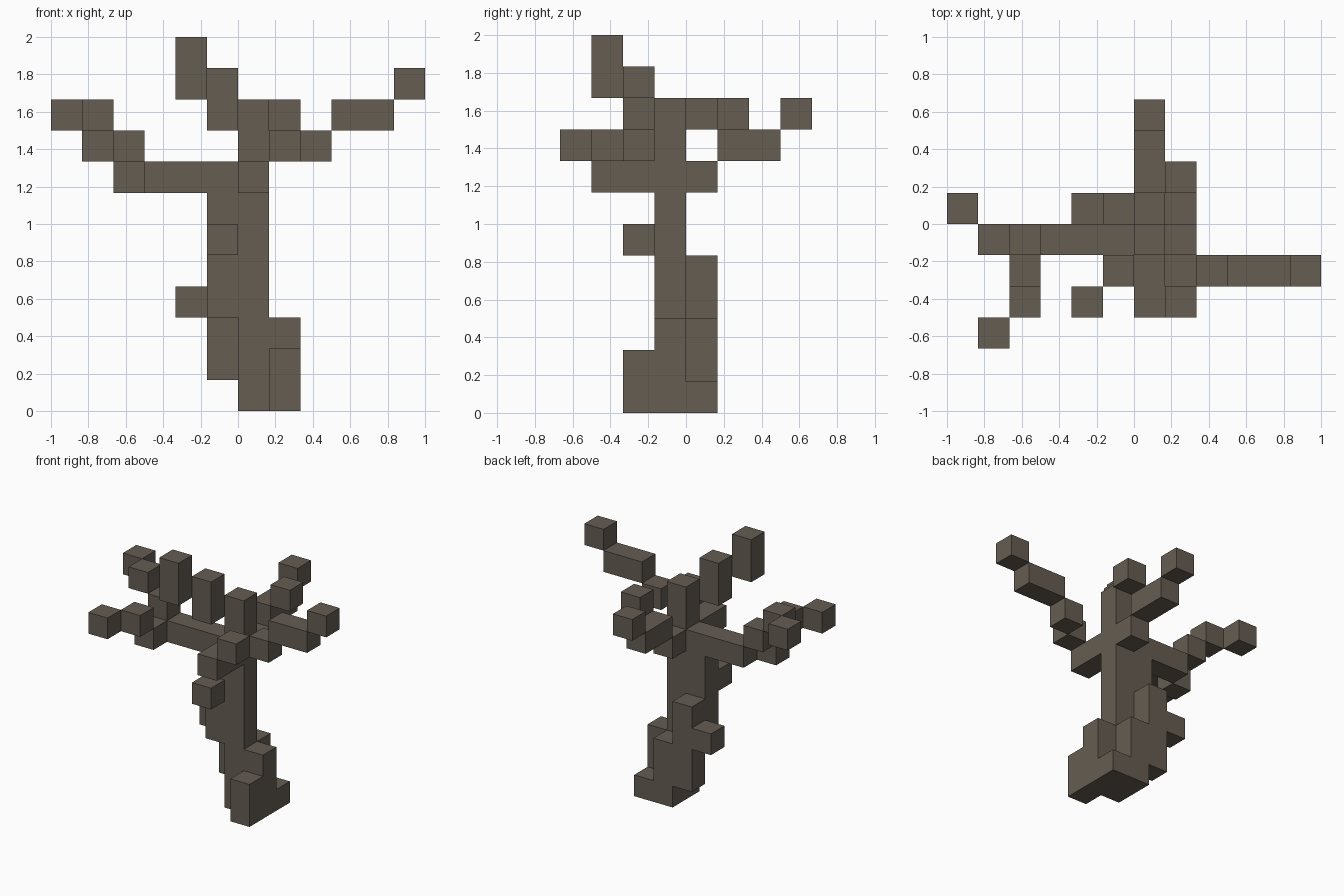
import bpy
import bmesh
from math import radians
from mathutils import Vector

CELL = 1 / 6
X, Y, Z = range(3)

if "Cube" in bpy.data.objects:
    bpy.data.objects.remove(bpy.data.objects["Cube"], do_unlink=True)

# Bark material
bark = bpy.data.materials.new("grey_brown_bark")
bark.use_nodes = True
colour = (0.13, 0.109, 0.084, 1.0)
bark.diffuse_color = colour
bark.node_tree.nodes["Principled BSDF"].inputs["Base Color"].default_value = colour


def run(x, y, z, axis=Z, count=1):
    """Straight row of blocks starting at a grid cell."""
    cells = set()
    for step in range(count):
        cell = [x, y, z]
        cell[axis] += step
        cells.add(tuple(cell))
    return cells


def join(*runs):
    return set().union(*runs)


parts = {
    # Two-block-wide stem with a thicker back and a short rear stub
    "trunk": join(run(0, -1, 0, Z, 10), run(-1, -1, 3, Z, 5),
                  run(0, 0, 0, Z, 3), run(-1, 0, 1, Z, 4)),
    # Root flare on the left side
    "roots": join(run(1, -2, 0, Z, 2), run(1, -1, 0, Z, 3), run(1, 0, 0)),
    # Broken twigs on the stem
    "right_knot": run(-2, 0, 3),
    "front_knot": run(-1, -2, 5),
    # Long limb that forks at its end
    "right_branch": join(run(-3, -1, 7, X, 2), run(-4, -1, 8),
                         run(-5, -1, 9), run(-6, 0, 9)),
    "right_fork": join(run(-4, -2, 7), run(-4, -3, 8), run(-5, -4, 8)),
    # Limb that leaves the front and sweeps out to the left
    "left_branch": join(run(0, -3, 7, Y, 2), run(1, -3, 8), run(2, -2, 8),
                        run(3, -2, 9, X, 2), run(5, -2, 10)),
    # Limb to the back with a side twig
    "back_branch": join(run(0, 0, 7), run(0, 1, 8, Y, 2), run(0, 3, 9)),
    "back_twig": run(1, 1, 9),
    # Steep limb rising to the highest point
    "top_branch": join(run(-1, -2, 9, Z, 2), run(-2, -3, 10, Z, 2)),
}
tree = join(*parts.values())


def build_part(name, cells):
    """Skin the blocks, leaving out faces hidden between neighbours."""
    bm = bmesh.new()
    verts = {}

    def corner(point):
        key = tuple(point)
        if key not in verts:
            verts[key] = bm.verts.new(Vector(key) * CELL)
        return verts[key]

    for cell in sorted(cells):
        for axis in (X, Y, Z):
            u, v = (axis + 1) % 3, (axis + 2) % 3
            for side in (0, 1):
                neighbour = list(cell)
                neighbour[axis] += 1 if side else -1
                if tuple(neighbour) in tree:
                    continue
                loop = []
                for du, dv in ((0, 0), (1, 0), (1, 1), (0, 1)):
                    point = list(cell)
                    point[axis] += side
                    point[u] += du
                    point[v] += dv
                    loop.append(corner(point))
                bm.faces.new(loop if side else loop[::-1])

    # Merge flat neighbouring squares into clean faces
    bmesh.ops.dissolve_limit(bm, angle_limit=radians(1),
                             verts=bm.verts[:], edges=bm.edges[:])
    mesh = bpy.data.meshes.new(name)
    bm.to_mesh(mesh)
    bm.free()
    mesh.materials.append(bark)
    bpy.context.collection.objects.link(bpy.data.objects.new(name, mesh))


for part_name, part_cells in parts.items():
    build_part(part_name, part_cells)
